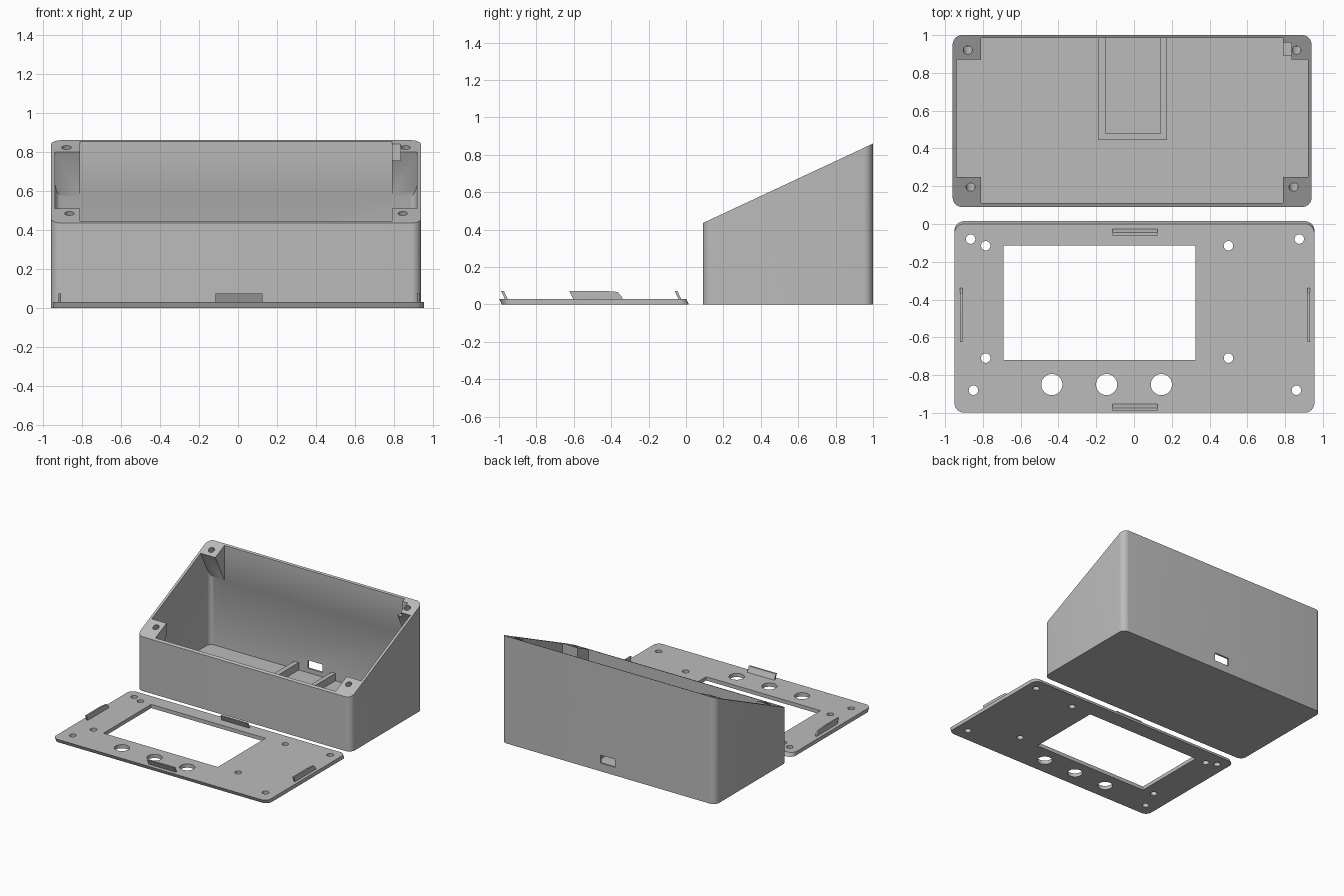
import bpy, bmesh, math
from mathutils import Matrix, Vector

if "Cube" in bpy.data.objects:
    bpy.data.objects.remove(bpy.data.objects["Cube"])

GREY = (0.5, 0.5, 0.5, 1)
mat = bpy.data.materials.new("light grey plastic")
mat.use_nodes = True
mat.diffuse_color = GREY
mat.node_tree.nodes["Principled BSDF"].inputs["Base Color"].default_value = GREY

SLOPE = 0.467  # rise of the box rim per unit of depth


def rim(y):
    return 0.435 + (y - 0.09) * SLOPE


def prism(name, points, direction):
    """Extrude a closed polygon of 3D points along a direction."""
    bm = bmesh.new()
    face = bm.faces.new([bm.verts.new(p) for p in points])
    new = bmesh.ops.extrude_face_region(bm, geom=[face])["geom"]
    bmesh.ops.translate(bm, vec=direction,
                        verts=[v for v in new if isinstance(v, bmesh.types.BMVert)])
    bmesh.ops.recalc_face_normals(bm, faces=bm.faces)
    mesh = bpy.data.meshes.new(name)
    bm.to_mesh(mesh)
    bm.free()
    mesh.materials.append(mat)
    ob = bpy.data.objects.new(name, mesh)
    bpy.context.collection.objects.link(ob)
    return ob


def rounded(name, x0, x1, y0, y1, z0, z1, r, steps=8):
    """Upright slab with rounded vertical edges."""
    pts = []
    corners = [(x1 - r, y1 - r), (x0 + r, y1 - r), (x0 + r, y0 + r), (x1 - r, y0 + r)]
    for q, (cx, cy) in enumerate(corners):
        for i in range(steps + 1):
            a = math.pi / 2 * (q + i / steps)
            pts.append((cx + r * math.cos(a), cy + r * math.sin(a), z0))
    return prism(name, pts, (0, 0, z1 - z0))


def block(name, x0, x1, y0, y1, z0, z1):
    return prism(name, [(x0, y0, z0), (x1, y0, z0), (x1, y1, z0), (x0, y1, z0)],
                 (0, 0, z1 - z0))


def side_profile(name, yz, x0, x1):
    return prism(name, [(x0, y, z) for y, z in yz], (x1 - x0, 0, 0))


def drill(x, y, z, r, depth, tilt=0):
    """Cylinder cutter centred on a point."""
    ring = [2 * math.pi * i / 32 for i in range(32)]
    ob = prism("drill", [(r * math.cos(a), r * math.sin(a), -depth) for a in ring],
               (0, 0, 2 * depth))
    ob.data.transform(Matrix.Translation((x, y, z)) @ Matrix.Rotation(tilt, 4, "X"))
    return ob


def combine(target, tool, operation="DIFFERENCE"):
    mod = target.modifiers.new("combine", "BOOLEAN")
    mod.operation, mod.object, mod.solver = operation, tool, "EXACT"
    bpy.context.view_layer.objects.active = target
    bpy.ops.object.modifier_apply(modifier=mod.name)
    bpy.data.objects.remove(tool)


def shear(ob):
    """Lean upward geometry toward the front, matching the rim angle."""
    for v in ob.data.vertices:
        v.co.y -= SLOPE * v.co.z


# Box shell
box = rounded("sloped_box", -0.96, 0.94, 0.09, 1.0, 0, 1.0, 0.05)
combine(box, rounded("cavity", -0.94, 0.92, 0.11, 0.985, 0.03, 1.1, 0.04))

# Screw posts in the four corners, tapering down to the walls
for x0, x1 in ((-0.943, -0.81), (0.79, 0.923)):
    back = side_profile("back_post", [(0.87, 0.95), (0.986, 0.95), (0.986, 0.57),
                                      (0.87, rim(0.87))], x0, x1)
    if x0 > 0:
        combine(back, block("notch", 0.7, 0.835, 0.8, 0.96, 0.755, 1.1))
    combine(box, back, "UNION")
    front = side_profile("front_post", [(0.108, 0.7), (0.25, 0.7), (0.25, 0.41),
                                        (0.108, 0.2)], x0, x1)
    combine(box, front, "UNION")

# Board cradle on the floor
cradle = block("cradle", -0.19, 0.175, 0.445, 0.99, 0.02, 0.09)
combine(cradle, block("cradle_inside", -0.15, 0.14, 0.48, 1.1, 0, 0.2))
combine(box, cradle, "UNION")

# Sloping rim, connector slot and screw holes
combine(box, side_profile("rim_cut", [(-0.2, rim(-0.2)), (1.2, rim(1.2)), (1.2, 2),
                                      (-0.2, 2)], -1.5, 1.5))
combine(box, block("slot", -0.07, 0.06, 0.95, 1.1, 0.065, 0.13))
for x, y in ((-0.88, 0.92), (0.86, 0.92), (-0.865, 0.195), (0.845, 0.195)):
    combine(box, drill(x, y, rim(y), 0.024, 0.1, math.atan(SLOPE)))

# Lid plate with leaning edges
lid = rounded("lid_plate", -0.95, 0.955, -0.985, 0.015, 0, 0.03, 0.05)
shear(lid)
combine(lid, block("window", -0.69, 0.325, -0.72, -0.115, -0.1, 0.2))
for x in (-0.435, -0.145, 0.145):
    combine(lid, drill(x, -0.85, 0, 0.056, 0.1))
for x, y in ((-0.785, -0.115), (0.5, -0.115), (-0.785, -0.71), (0.5, -0.71),
             (-0.865, -0.08), (0.875, -0.08), (-0.85, -0.88), (0.86, -0.88)):
    combine(lid, drill(x, y, 0, 0.025, 0.1))

# Leaning snap tabs around the lid
tabs = [block("front_tab", -0.115, 0.125, -0.955, -0.94, 0.028, 0.073),
        block("back_tab", -0.115, 0.125, -0.027, -0.012, 0.028, 0.073)]
for name, x in (("right_tab", -0.915), ("left_tab", 0.925)):
    tabs.append(side_profile(name, [(-0.59, 0.028), (-0.325, 0.028), (-0.325, 0.045),
                                    (-0.335, 0.067), (-0.41, 0.073), (-0.59, 0.073)],
                             x - 0.006, x + 0.006))
for tab in tabs:
    shear(tab)

# Smooth the rounded corners while keeping edges sharp
bpy.ops.object.select_all(action="DESELECT")
for ob in (box, lid):
    ob.select_set(True)
bpy.context.view_layer.objects.active = box
bpy.ops.object.shade_smooth_by_angle(angle=math.radians(30))
